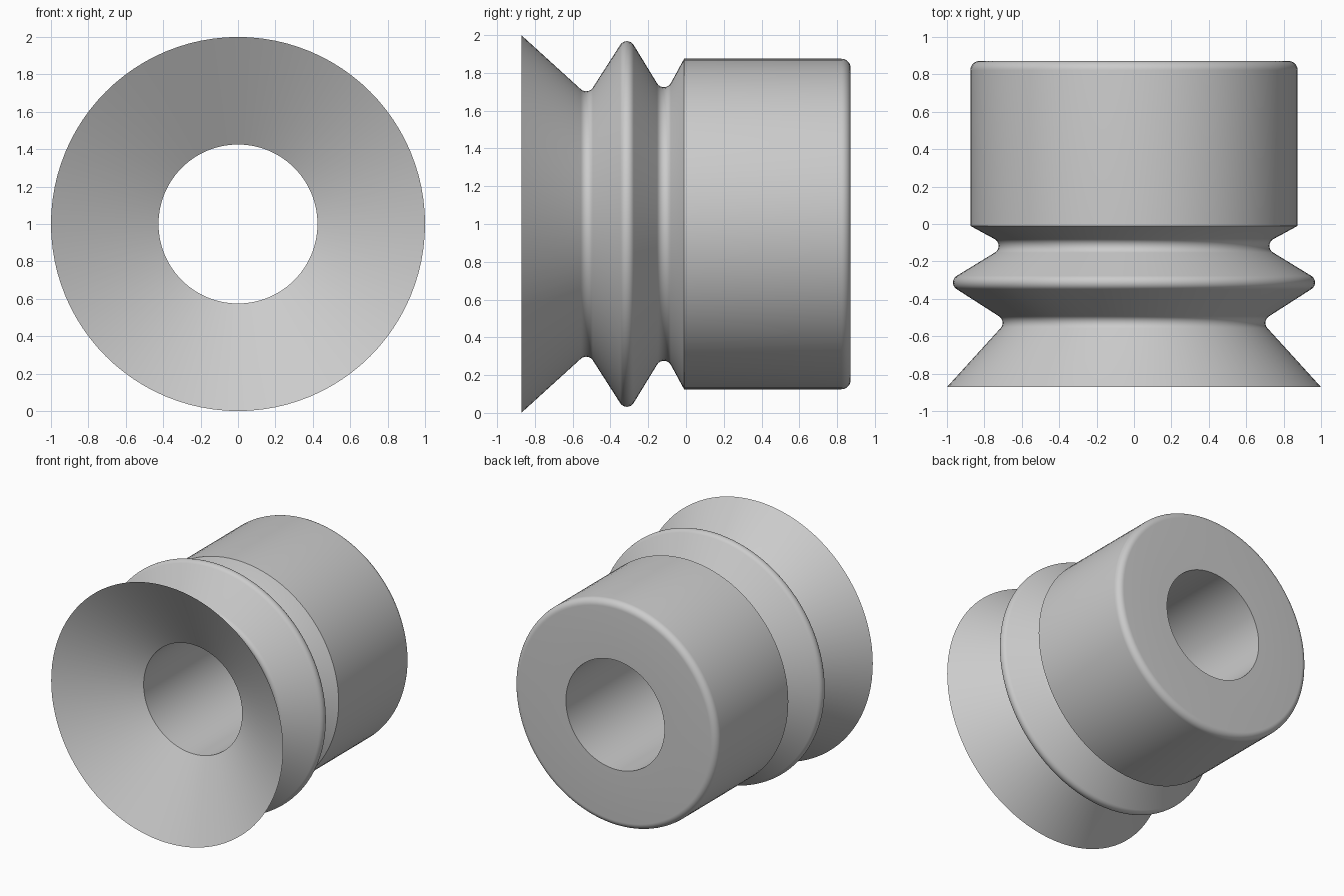
import bpy
import bmesh
import math
from mathutils import Vector

cube = bpy.data.objects.get("Cube")
if cube:
    bpy.data.objects.remove(cube, do_unlink=True)

SEGMENTS = 96
ARC_STEPS = 8
GREY = (0.6, 0.6, 0.6, 1)


def fillet(prev, corner, nxt, radius):
    """Points of a round arc that replaces a profile corner."""
    a, b = (prev - corner).normalized(), (nxt - corner).normalized()
    half = a.angle(b) / 2
    inward = (a + b).normalized()
    side = (a - b).normalized()
    centre = corner + inward * radius / math.sin(half)
    sweep = math.pi / 2 - half
    angles = [sweep * (1 - 2 * i / ARC_STEPS) for i in range(ARC_STEPS + 1)]
    return [centre + radius * (side * math.sin(t) - inward * math.cos(t)) for t in angles]


def rounded_profile(corners):
    pts = [Vector((r, y)) for r, y, _ in corners]
    out = []
    for i, (_, _, radius) in enumerate(corners):
        if radius:
            out += fillet(pts[i - 1], pts[i], pts[(i + 1) % len(pts)], radius)
        else:
            out.append(pts[i])
    return out


def lathe(name, corners, height, material):
    """Turn a closed profile around the front-to-back axis."""
    bm = bmesh.new()
    verts = [bm.verts.new((p.x, p.y, height)) for p in rounded_profile(corners)]
    edges = [bm.edges.new((verts[i - 1], v)) for i, v in enumerate(verts)]
    bmesh.ops.spin(bm, geom=verts + edges, cent=(0, 0, height), axis=(0, 1, 0),
                   angle=math.tau, steps=SEGMENTS, use_merge=False)
    bmesh.ops.remove_doubles(bm, verts=bm.verts, dist=0.0001)
    bmesh.ops.recalc_face_normals(bm, faces=bm.faces)
    mesh = bpy.data.meshes.new(name)
    bm.to_mesh(mesh)
    bm.free()
    mesh.materials.append(material)
    obj = bpy.data.objects.new(name, mesh)
    bpy.context.collection.objects.link(obj)
    bpy.ops.object.select_all(action='DESELECT')
    obj.select_set(True)
    bpy.context.view_layer.objects.active = obj
    bpy.ops.object.shade_smooth_by_angle(angle=math.radians(30))


grey = bpy.data.materials.new("light_grey")
grey.use_nodes = True
grey.diffuse_color = GREY
grey.node_tree.nodes["Principled BSDF"].inputs["Base Color"].default_value = GREY

# Suction cup with bellows and collar: radius, depth, corner rounding
lathe("bellows_suction_cup", [
    (1.0, -0.872, 0),          # thin front lip
    (0.68, -0.52, 0.042),      # front groove
    (1.005, -0.312, 0.042),    # bellows ridge
    (0.682, -0.115, 0.042),    # rear groove
    (0.875, -0.01, 0),         # collar front edge
    (0.875, 0.872, 0.05),      # rounded collar back
    (0.425, 0.872, 0),         # bore back
    (0.425, -0.555, 0),        # bore mouth inside the cup
], 1.0, grey)
